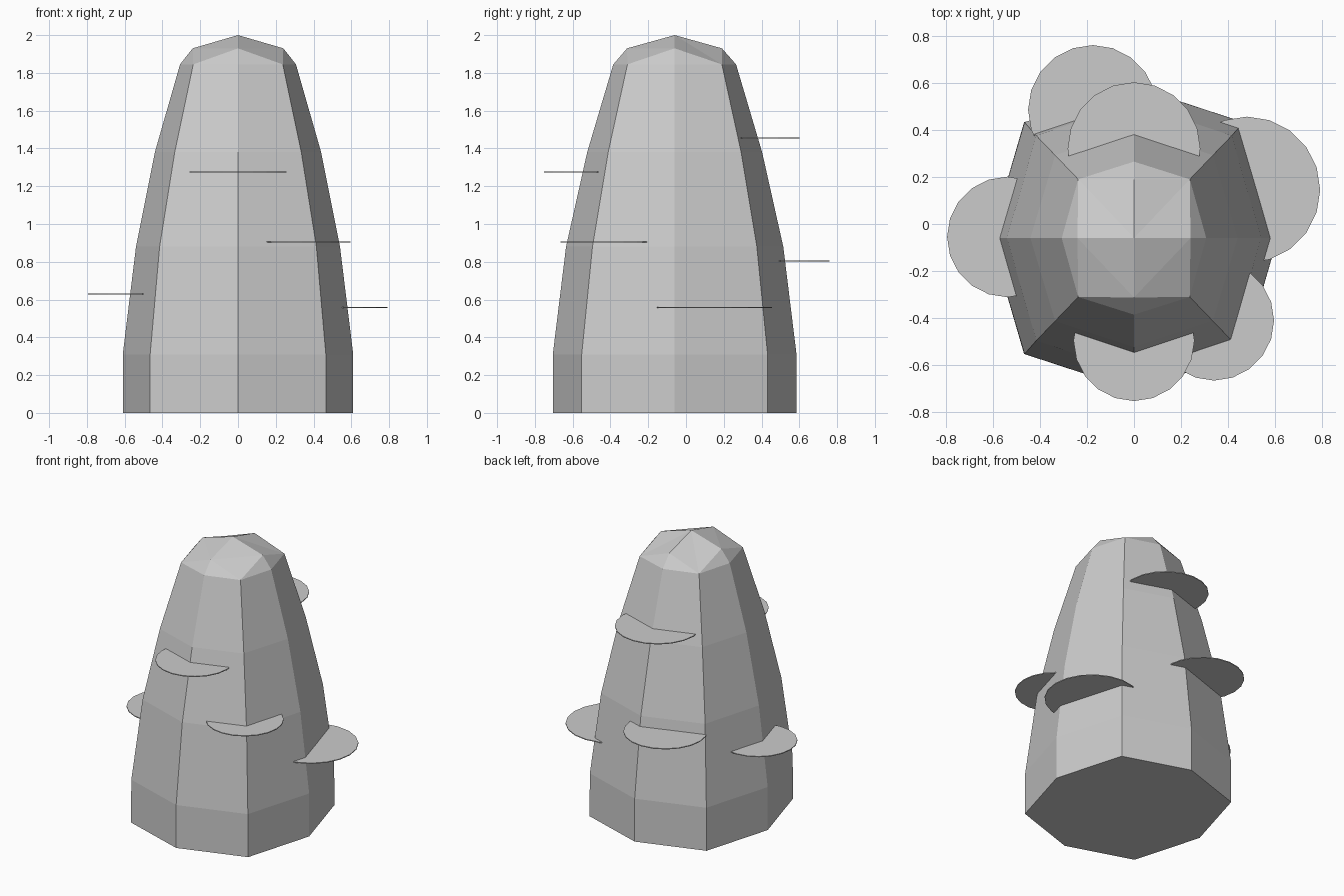
import bpy, bmesh

if "Cube" in bpy.data.objects:
    bpy.data.objects.remove(bpy.data.objects["Cube"])

CY = -0.06  # trunk axis in y


def make_object(name, bm):
    bmesh.ops.recalc_face_normals(bm, faces=bm.faces)
    mesh = bpy.data.meshes.new(name)
    bm.to_mesh(mesh)
    bm.free()
    obj = bpy.data.objects.new(name, mesh)
    bpy.context.collection.objects.link(obj)
    return obj


# Tapered eight-sided trunk: z, side x, front y, corner x, corner y
profile = [
    (0.00, 0.61, 0.645, 0.467, 0.492),
    (0.31, 0.61, 0.645, 0.465, 0.492),
    (0.88, 0.54, 0.575, 0.415, 0.435),
    (1.38, 0.44, 0.463, 0.335, 0.352),
    (1.845, 0.307, 0.325, 0.237, 0.25),
]
bm = bmesh.new()
rings = []
for z, sx, sy, cx, cy in profile:
    outline = [(sx, 0), (cx, cy), (0, sy), (-cx, cy),
               (-sx, 0), (-cx, -cy), (0, -sy), (cx, -cy)]
    rings.append([bm.verts.new((x, CY + y, z)) for x, y in outline])
for low, high in zip(rings, rings[1:]):
    for i in range(8):
        j = (i + 1) % 8
        bm.faces.new((low[i], low[j], high[j], high[i]))
bm.faces.new(rings[0])

# Faceted cap: four raised points around the peak
peak = bm.verts.new((0, CY, 2.0))
cap = [bm.verts.new((x, CY + y, 1.93))
       for x, y in ((0.24, 0), (0, 0.25), (-0.24, 0), (0, -0.252))]
top = rings[-1]
for k in range(4):
    a, b = cap[k], cap[(k + 1) % 4]
    side, corner, nxt = top[2 * k], top[2 * k + 1], top[(2 * k + 2) % 8]
    bm.faces.new((side, corner, a))
    bm.faces.new((corner, nxt, b))
    if k < 2:  # back corners fold inward
        bm.faces.new((peak, a, corner))
        bm.faces.new((peak, corner, b))
    else:
        bm.faces.new((a, corner, b))
        bm.faces.new((peak, a, b))
make_object("trunk", bm)

# Thin round shelf fungi growing out of the trunk: x, y, z, radius
shelves = {
    "front": (0, -0.495, 1.275, 0.257),
    "back": (0, 0.32, 1.455, 0.282),
    "left": (-0.538, -0.055, 0.63, 0.256),
    "right": (0.48, 0.145, 0.558, 0.311),
    "front_right": (0.34, -0.41, 0.904, 0.255),
    "back_left": (-0.175, 0.485, 0.804, 0.275),
}
for name, (x, y, z, r) in shelves.items():
    bm = bmesh.new()
    bmesh.ops.create_cone(bm, cap_ends=True, segments=20,
                          radius1=r, radius2=r, depth=0.006)
    make_object("shelf_fungus_" + name, bm).location = (x, y, z)
